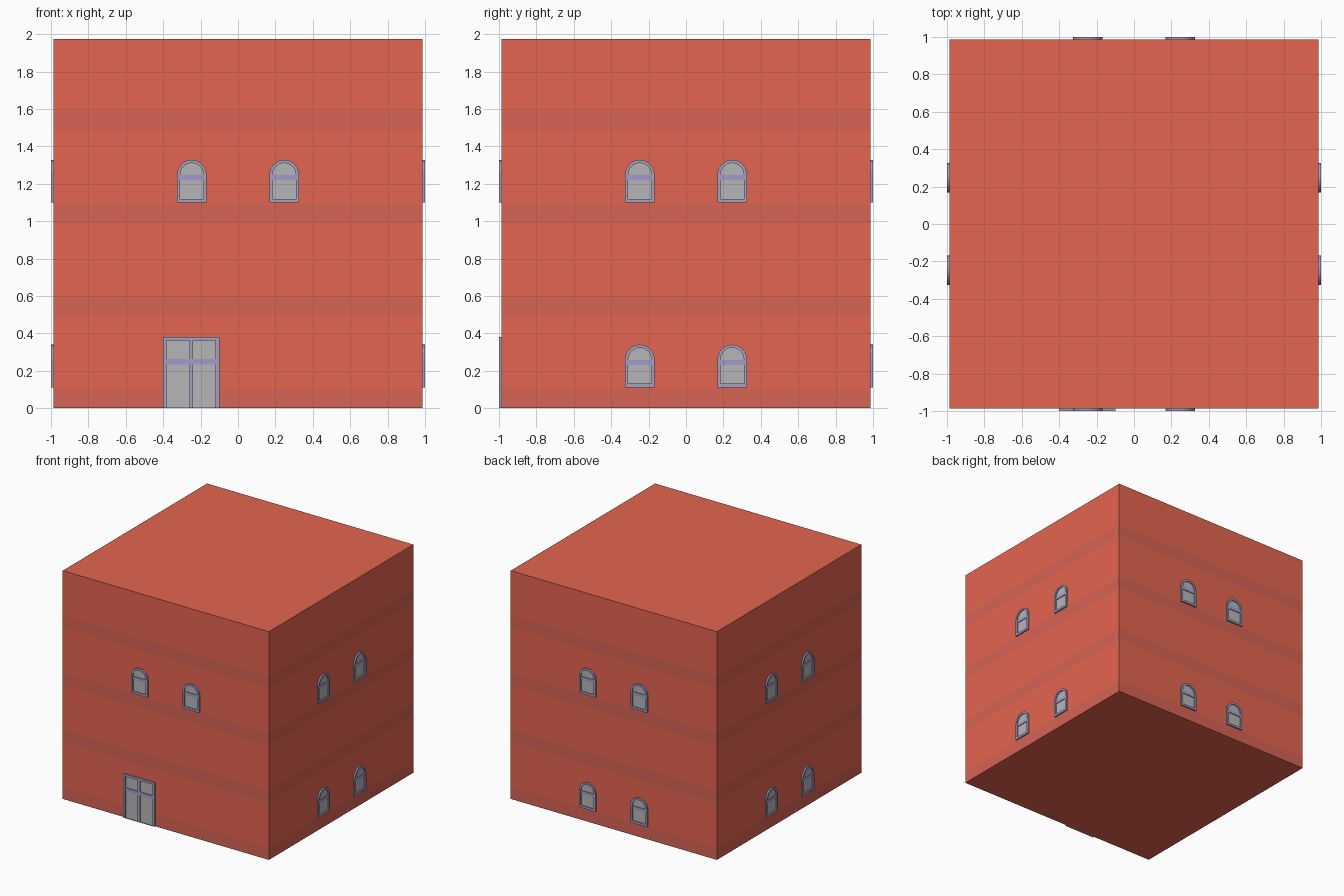
import bpy, bmesh, math
from mathutils import Matrix

if "Cube" in bpy.data.objects:
    bpy.data.objects.remove(bpy.data.objects["Cube"])

HALF, HEIGHT, STOREY = 0.987, 1.975, 0.494
PROUD = 0.013          # how far frames stand off the wall


def material(name, rgb):
    m = bpy.data.materials.new(name)
    m.diffuse_color = (*rgb, 1)
    m.use_nodes = True
    m.node_tree.nodes["Principled BSDF"].inputs["Base Color"].default_value = m.diffuse_color
    return m


WALL = material("wall_red", (0.78, 0.13, 0.08))
BAND = material("band_red", (0.68, 0.125, 0.088))
FRAME = material("frame_blue_grey", (0.37, 0.36, 0.54))
BAR = material("bar_lilac", (0.36, 0.33, 0.60))
GLASS = material("pane_grey", (0.47, 0.47, 0.47))


def finish(bm, name, mats, side=0):
    """Turn a bmesh into an object, rotated onto one of the four walls."""
    bmesh.ops.recalc_face_normals(bm, faces=bm.faces[:])
    bm.transform(Matrix.Rotation(side * math.pi / 2, 4, 'Z'))
    me = bpy.data.meshes.new(name)
    bm.to_mesh(me)
    bm.free()
    for m in mats:
        me.materials.append(m)
    ob = bpy.data.objects.new(name, me)
    bpy.context.collection.objects.link(ob)
    return ob


def add_box(bm, x0, x1, z0, z1, depth):
    """Box standing off the front wall by depth."""
    mat = (Matrix.Translation(((x0 + x1) / 2, -HALF - depth / 2, (z0 + z1) / 2))
           @ Matrix.Diagonal((x1 - x0, depth, z1 - z0, 1)))
    bmesh.ops.create_cube(bm, size=1, matrix=mat)


def arch(cx, z0, spring, r, steps=12):
    """Outline with square bottom corners and a round top."""
    top = [(cx + r * math.cos(math.pi * i / steps),
            spring + r * math.sin(math.pi * i / steps)) for i in range(steps + 1)]
    return [(cx - r, z0), (cx + r, z0)] + top


def add_ring(bm, outer, inner, depth):
    """Closed frame between two matching outlines."""
    loops = [[bm.verts.new((x, -HALF - d, z)) for x, z in pts]
             for pts, d in ((outer, 0), (outer, depth), (inner, depth), (inner, 0))]
    n = len(outer)
    for a, b in zip(loops, loops[1:]):
        for i in range(n):
            j = (i + 1) % n
            bm.faces.new((a[i], a[j], b[j], b[i]))


def window(cx, z0, side):
    r, spring = 0.079, z0 + 0.149
    inner = arch(cx, z0 + 0.019, spring, r - 0.017)
    bm = bmesh.new()
    add_ring(bm, arch(cx, z0, spring, r), inner, PROUD)
    finish(bm, "window_frame", [FRAME], side)
    # pane just proud of the wall
    bm = bmesh.new()
    bm.faces.new([bm.verts.new((x, -HALF - 0.003, z)) for x, z in inner])
    finish(bm, "window_pane", [GLASS], side)
    # crossbar
    bm = bmesh.new()
    add_box(bm, cx - r + 0.017, cx + r - 0.017, z0 + 0.119, z0 + 0.146, 0.009)
    finish(bm, "window_bar", [BAR], side)


# Walls: a cube cut into storey courses with slightly darker bands
bm = bmesh.new()
bmesh.ops.create_cube(bm, size=1, matrix=Matrix.Translation((0, 0, HEIGHT / 2))
                      @ Matrix.Diagonal((2 * HALF, 2 * HALF, HEIGHT, 1)))
for k in range(4):
    for z in (k * STOREY, k * STOREY + 0.105):
        if z > 0:
            bmesh.ops.bisect_plane(bm, geom=bm.verts[:] + bm.edges[:] + bm.faces[:],
                                   plane_co=(0, 0, z), plane_no=(0, 0, 1))
bm.normal_update()
for f in bm.faces:
    z = f.calc_center_median().z
    if abs(f.normal.z) < 0.5 and z % STOREY < 0.1:
        f.material_index = 1
finish(bm, "building_walls", [WALL, BAND])

# Windows: two per storey on every wall, the front has none at ground level
for side in range(4):
    for z0 in (0.112, 1.10):
        if side == 0 and z0 < 1:
            continue
        for cx in (-0.247, 0.247):
            window(cx, z0, side)

# Double door on the front
X0, X1, MID, TOP, T = -0.40, -0.10, -0.25, 0.38, 0.019
bm = bmesh.new()
add_ring(bm, [(X0, 0), (X1, 0), (X1, TOP), (X0, TOP)],
         [(X0 + T, 0), (X1 - T, 0), (X1 - T, TOP - T), (X0 + T, TOP - T)], PROUD)
bmesh.ops.dissolve_degenerate(bm, dist=1e-5, edges=bm.edges[:])
add_box(bm, MID - 0.010, MID + 0.010, 0, TOP - T, PROUD)
finish(bm, "door_frame", [FRAME])
bm = bmesh.new()
add_box(bm, X0 + T, X1 - T, 0, TOP - T, 0.003)
finish(bm, "door_panels", [GLASS])
bm = bmesh.new()
add_box(bm, X0 + T, MID - 0.010, 0.235, 0.262, 0.009)
add_box(bm, MID + 0.010, X1 - T, 0.235, 0.262, 0.009)
finish(bm, "door_bars", [BAR])
